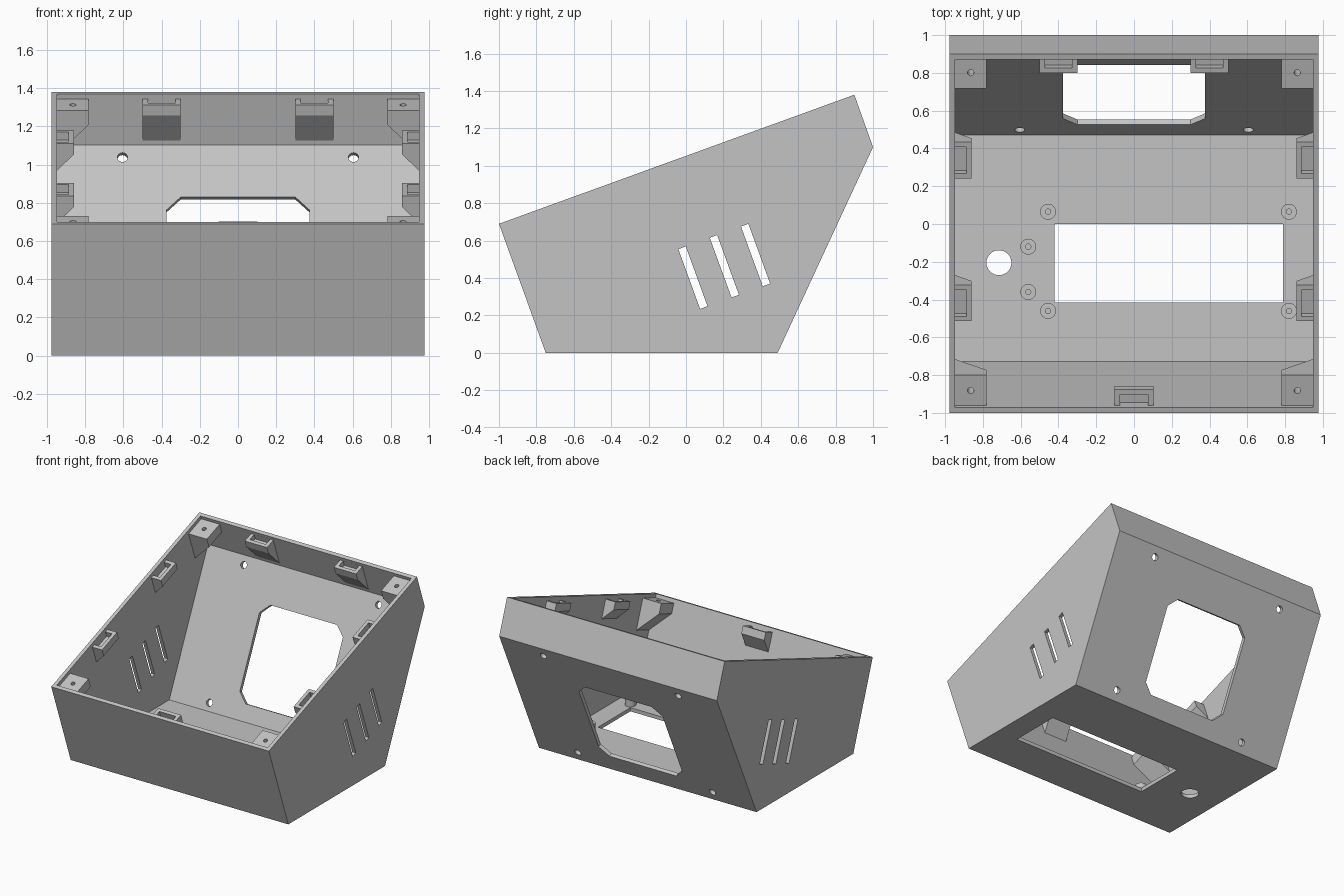
import bpy, bmesh
from math import radians, atan2
from mathutils import Matrix, Vector

cube = bpy.data.objects.get("Cube")
if cube:
    bpy.data.objects.remove(cube, do_unlink=True)

grey = bpy.data.materials.new("light grey plastic")
grey.use_nodes = True
grey.diffuse_color = (0.55, 0.55, 0.55, 1)
grey.node_tree.nodes["Principled BSDF"].inputs["Base Color"].default_value = (0.55, 0.55, 0.55, 1)

HALF = 0.977      # half width
WALL = 0.03       # wall thickness
INNER = HALF - WALL
DEPTH = 2.02      # length of the sloping opening

# Frame of the sloping opening: local y runs up the slope, local z leaves it
SLOPE = Matrix.Translation((0, -1, 0.69)) @ Matrix.Rotation(radians(20), 4, 'X')
# Frame of the leaning back panel: local y runs up the panel
BACK = Matrix.Translation((0, 0.49, 0)) @ Matrix.Rotation(atan2(1.1, 0.51), 4, 'X')
# Turns a flat xy outline so that it lies in yz and is extruded along x
SIDEWAYS = Matrix(((0, 0, 1, 0), (1, 0, 0, 0), (0, 1, 0, 0), (0, 0, 0, 1)))
# Turns a flat xy outline so that it lies in xz and is extruded along y
UPRIGHT = Matrix(((1, 0, 0, 0), (0, 0, 1, 0), (0, 1, 0, 0), (0, 0, 0, 1)))


def prism(name, outline, low, high, matrix=Matrix()):
    """Extrude a flat outline from low to high along local z."""
    bm = bmesh.new()
    face = bm.faces.new([bm.verts.new((x, y, low)) for x, y in outline])
    top = bmesh.ops.extrude_face_region(bm, geom=[face])["geom"]
    bmesh.ops.translate(bm, vec=(0, 0, high - low),
                        verts=[v for v in top if isinstance(v, bmesh.types.BMVert)])
    bmesh.ops.transform(bm, matrix=matrix, verts=bm.verts)
    bmesh.ops.recalc_face_normals(bm, faces=bm.faces)
    return finish(name, bm)


def cylinder(name, radius, low, high, at, matrix=Matrix(), sides=32):
    bm = bmesh.new()
    bmesh.ops.create_cone(bm, cap_ends=True, segments=sides, radius1=radius,
                          radius2=radius, depth=high - low)
    place = matrix @ Matrix.Translation((at[0], at[1], (low + high) / 2))
    bmesh.ops.transform(bm, matrix=place, verts=bm.verts)
    return finish(name, bm)


def finish(name, bm):
    mesh = bpy.data.meshes.new(name)
    bm.to_mesh(mesh)
    bm.free()
    mesh.materials.append(grey)
    obj = bpy.data.objects.new(name, mesh)
    bpy.context.collection.objects.link(obj)
    return obj


def rect(x0, x1, y0, y1):
    return [(x0, y0), (x1, y0), (x1, y1), (x0, y1)]


def cut(obj, cutters):
    """Subtract the cutters, bake the result and remove them."""
    for cutter in cutters:
        cutter.hide_render = True
        mod = obj.modifiers.new("cut", 'BOOLEAN')
        mod.operation = 'DIFFERENCE'
        mod.solver = 'EXACT'
        mod.object = cutter
    graph = bpy.context.evaluated_depsgraph_get()
    baked = bpy.data.meshes.new_from_object(obj.evaluated_get(graph))
    obj.modifiers.clear()
    obj.data = baked
    for cutter in cutters:
        bpy.data.objects.remove(cutter, do_unlink=True)


# Case shell, hollow and open along the slope
case = prism("case_shell", [(-1, 0.69), (-0.75, 0), (0.49, 0), (1, 1.1), (0.9, 1.38)],
             -HALF, HALF, SIDEWAYS)
cavity = prism("cavity", [(-1.04, 0.888), (-0.728, WALL), (0.471, WALL),
                          (0.968, 1.103), (0.802, 1.559)], -INNER, INNER, SIDEWAYS)
cut(case, [cavity])

# Floor window and round cable hole
holes = [prism("floor_window", rect(-0.42, 0.79, -0.415, 0), -0.1, 0.1),
         cylinder("cable_hole", 0.066, -0.1, 0.1, (-0.715, -0.205))]

# Slanted vents through both sides
for y, z in ((0.037, 0.402), (0.205, 0.463), (0.372, 0.523)):
    tilt = Matrix.Translation((0, y, z)) @ Matrix.Rotation(radians(20), 4, 'X') @ SIDEWAYS
    holes.append(prism("vent", rect(-0.021, 0.021, -0.17, 0.17), -1.2, 1.2, tilt))

# Back opening with clipped corners, and its four screw holes
W, C, MID = 0.375, 0.3, 0.526
octagon = [(-W, -C), (-C, -W), (C, -W), (W, -C), (W, C), (C, W), (-C, W), (-W, C)]
holes.append(prism("back_opening", [(x, y + MID) for x, y in octagon], -0.1, 0.1, BACK))
for x in (-0.605, 0.605):
    for y in (0.083, 1.13):
        holes.append(cylinder("screw_hole", 0.027, -0.1, 0.06, (x, y), BACK, 16))
cut(case, holes)


def bracket(name, x, u, angle, reach, length, straight, taper, slot):
    """Ledge on a wall, tapering back to the wall below; slotted or drilled."""
    frame = SLOPE @ Matrix.Translation((x, u, 0)) @ Matrix.Rotation(radians(angle), 4, 'Z')
    top, half = -0.03, length / 2
    outline = [(-0.01, top), (reach, top), (reach, top - straight),
               (0, top - straight - taper), (-0.01, top - straight - taper)]
    obj = prism(name, outline, -half, half, frame @ UPRIGHT)
    if slot:
        cutter = prism("slot", rect(0, reach - 0.027, -half + 0.028, half - 0.028),
                       top - 0.045, 0.05, frame)
    else:
        cutter = cylinder("pilot", 0.017, top - 0.1, 0.05, (reach / 2, 0), frame, 16)
    cut(obj, [cutter])


# Corner screw posts and side clips, mirrored left and right
for side, sign, angle in (("right", -1, 0), ("left", 1, 180)):
    for end, u in (("front", 0.115), ("back", DEPTH - 0.115)):
        bracket(f"{end}_{side}_screw_post", sign * INNER, u, angle,
                0.165, 0.175, 0.08, 0.165, False)
    for end, u in (("front", 0.608), ("back", DEPTH - 0.608)):
        bracket(f"{end}_{side}_clip", sign * INNER, u, angle,
                0.087, 0.205, 0.06, 0.09, True)

# Clips on the front and back walls
bracket("front_clip", 0, WALL, 90, 0.09, 0.205, 0.06, 0.09, True)
for side, x in (("right", -0.4), ("left", 0.4)):
    bracket(f"back_{side}_clip", x, DEPTH - WALL, -90, 0.085, 0.2, 0.06, 0.17, True)

# Floor standoffs
for i, at in enumerate([(-0.455, 0.065), (0.82, 0.065), (-0.455, -0.46),
                        (0.82, -0.46), (-0.56, -0.12), (-0.56, -0.36)]):
    post = cylinder(f"standoff_{i + 1}", 0.042, 0.02, 0.085, at)
    cut(post, [cylinder("bore", 0.014, 0.035, 0.2, at, sides=16)])
    bpy.ops.object.select_all(action='DESELECT')
    post.select_set(True)
    bpy.context.view_layer.objects.active = post
    bpy.ops.object.shade_smooth_by_angle()
